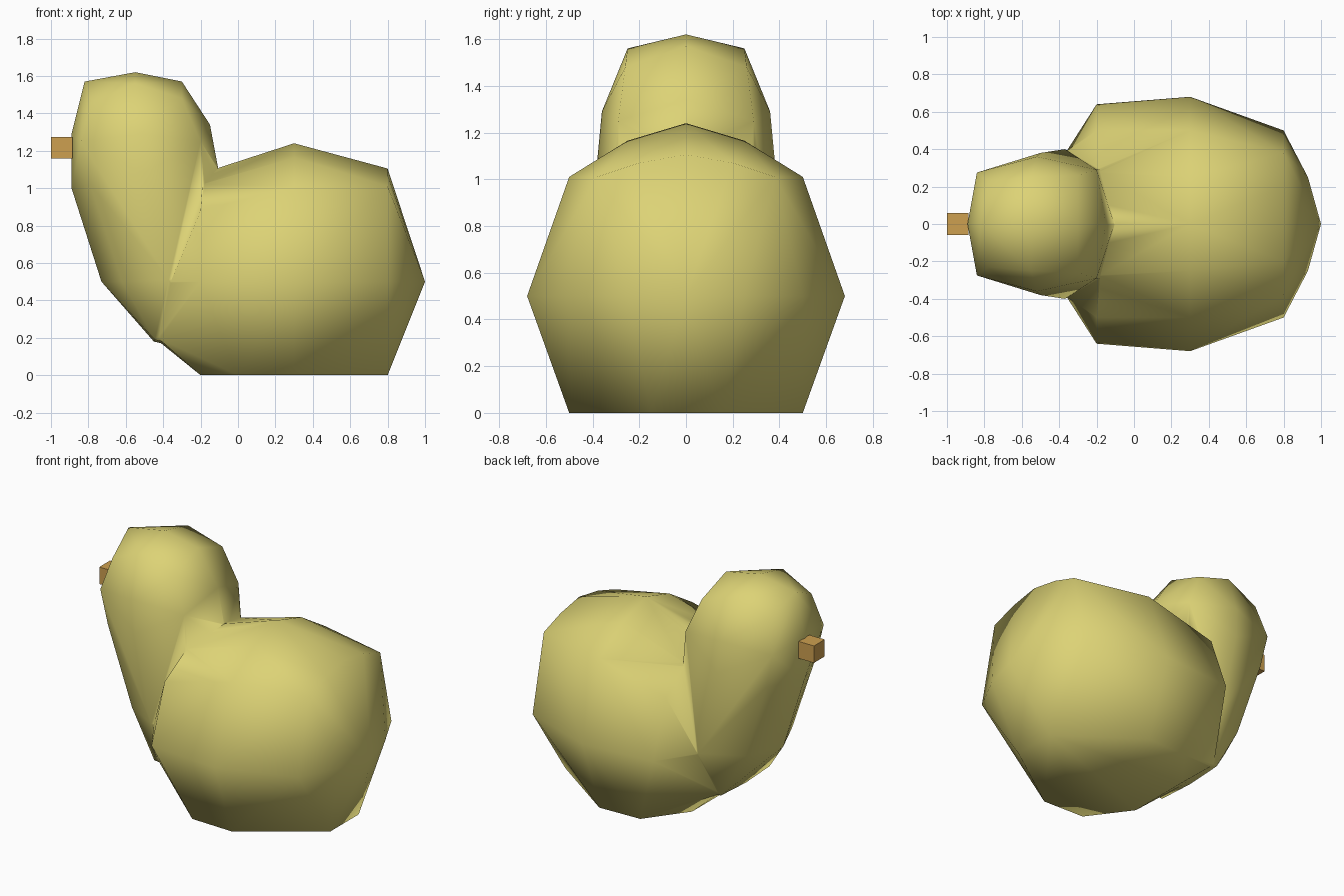
import bpy, bmesh

if "Cube" in bpy.data.objects:
    bpy.data.objects.remove(bpy.data.objects["Cube"])


def material(name, rgb):
    m = bpy.data.materials.new(name)
    m.diffuse_color = (*rgb, 1)
    m.use_nodes = True
    m.node_tree.nodes["Principled BSDF"].inputs["Base Color"].default_value = m.diffuse_color
    return m


YELLOW = material("soft yellow", (0.72, 0.65, 0.18))
ORANGE = material("tan orange", (0.61, 0.35, 0.08))


def mirrored_hull(name, half, mat):
    """Rounded volume wrapped around points mirrored across y = 0."""
    bm = bmesh.new()
    for x, y, z in half:
        for s in ((1, -1) if y else (1,)):
            bm.verts.new((x, s * y, z))
    res = bmesh.ops.convex_hull(bm, input=bm.verts[:])
    loose = {v for v in res["geom_interior"] if isinstance(v, bmesh.types.BMVert)}
    loose |= {v for v in bm.verts if not v.link_faces}
    bmesh.ops.delete(bm, geom=list(loose), context='VERTS')
    bmesh.ops.recalc_face_normals(bm, faces=bm.faces[:])
    me = bpy.data.meshes.new(name)
    bm.to_mesh(me)
    bm.free()
    me.materials.append(mat)
    ob = bpy.data.objects.new(name, me)
    bpy.context.collection.objects.link(ob)
    return ob


# Plump body: cross-sections from breast to tail
body = mirrored_hull("body", [
    (-0.435, 0, 0.19), (-0.43, 0.25, 0.20), (-0.36, 0.39, 0.50),
    (-0.20, 0, 0.0), (-0.20, 0.22, 0.0), (-0.20, 0.64, 0.50), (-0.20, 0.50, 0.88),
    (-0.10, 0, 1.11), (-0.19, 0.28, 1.02),
    (0.0, 0.49, 0.0), (0.30, 0.50, 0.0), (0.30, 0.68, 0.50), (0.30, 0.50, 1.01),
    (0.30, 0.25, 1.165), (0.30, 0, 1.24),
    (0.80, 0, 0.0), (0.80, 0.15, 0.0), (0.80, 0.50, 0.50),
    (0.80, 0.38, 1.01), (0.80, 0.20, 1.07), (0.80, 0, 1.105),
    (0.93, 0.25, 0.50), (1.0, 0, 0.50),
], YELLOW)

# Breast, neck and head rising from the body
head = mirrored_hull("head", [
    (-0.10, 0.15, 0.10), (-0.45, 0, 0.18), (-0.445, 0.26, 0.19),
    (-0.73, 0, 0.50), (-0.62, 0.25, 0.50), (-0.37, 0.40, 0.51), (-0.15, 0.30, 0.55),
    (-0.89, 0, 1.0), (-0.79, 0.265, 1.02), (-0.50, 0.38, 1.08), (-0.20, 0.29, 1.03),
    (-0.105, 0, 1.10),
    (-0.89, 0, 1.29), (-0.84, 0.275, 1.25), (-0.52, 0.36, 1.29), (-0.20, 0.29, 1.25),
    (-0.15, 0, 1.34),
    (-0.82, 0, 1.57), (-0.78, 0.23, 1.46), (-0.55, 0.25, 1.56), (-0.30, 0.26, 1.48),
    (-0.30, 0, 1.57), (-0.55, 0, 1.62),
], YELLOW)

# Fuse head and body into one smooth skin
union = body.modifiers.new("join_head", 'BOOLEAN')
union.operation = 'UNION'
union.solver = 'EXACT'
union.object = head
bpy.context.view_layer.objects.active = body
body.select_set(True)
bpy.ops.object.modifier_apply(modifier=union.name)
bpy.data.objects.remove(head)
for p in body.data.polygons:
    p.use_smooth = True

# Small block beak
bpy.ops.mesh.primitive_cube_add(size=1, location=(-0.9425, 0, 1.217))
beak = bpy.context.object
beak.name = "beak"
beak.scale = (0.115, 0.115, 0.115)
beak.data.materials.append(ORANGE)
